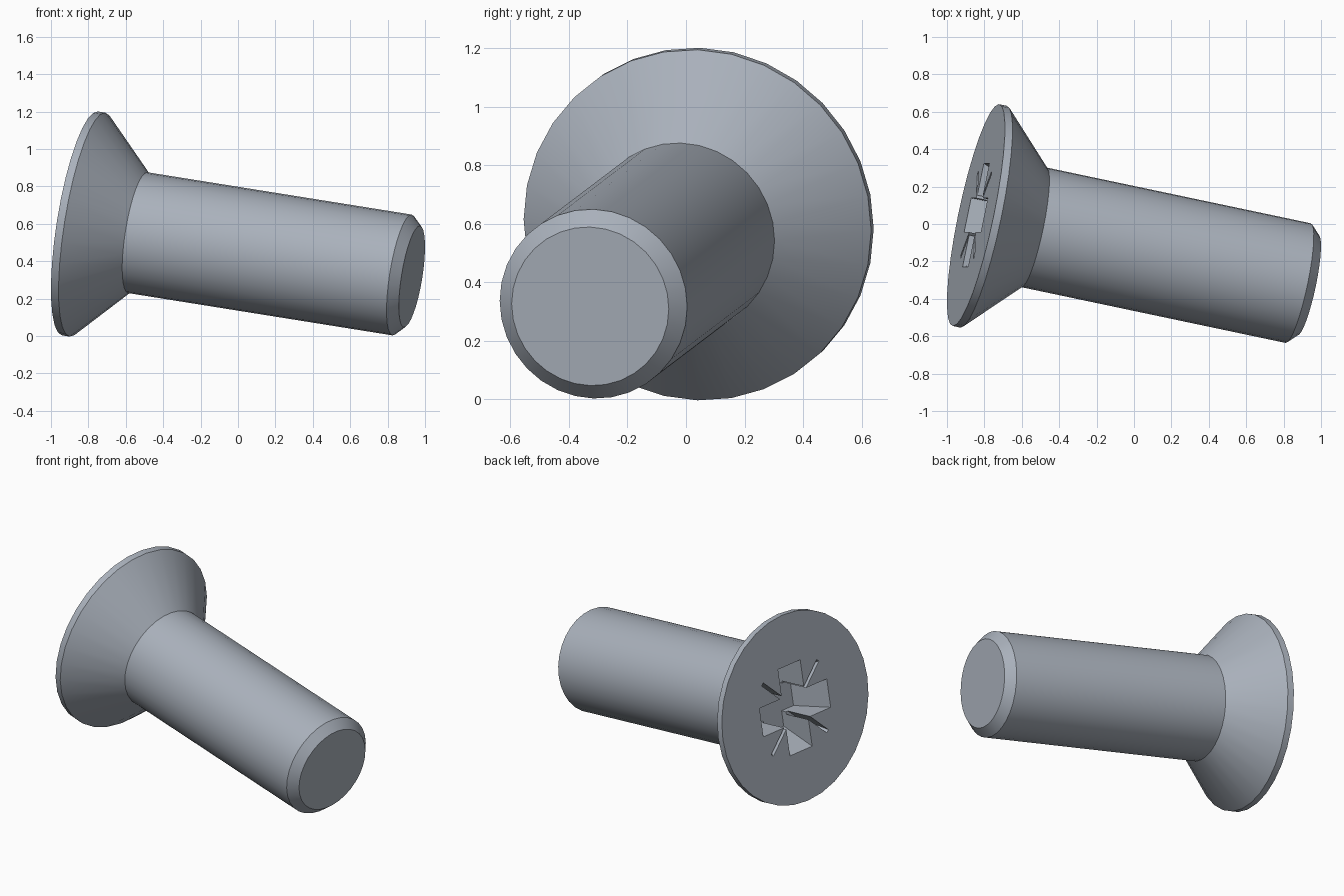
import bpy, bmesh, math
from mathutils import Matrix, Vector

if "Cube" in bpy.data.objects:
    bpy.data.objects.remove(bpy.data.objects["Cube"], do_unlink=True)

steel = bpy.data.materials.new("steel grey")
steel.use_nodes = True
colour = (0.40, 0.44, 0.50, 1)
steel.diffuse_color = colour
steel.node_tree.nodes["Principled BSDF"].inputs["Base Color"].default_value = colour

# Tilted frame: local z runs from the head face towards the tip
axis = Vector((1, -0.211, -0.16)).normalized()
u = (Vector((0, 1, 0)) - axis.y * axis).normalized()
v = axis.cross(u)
frame = Matrix((u, v, axis)).transposed().to_4x4()
frame.translation = (-0.845, 0.0475, 0.602)


def make_object(name, bm):
    bmesh.ops.recalc_face_normals(bm, faces=bm.faces)
    mesh = bpy.data.meshes.new(name)
    bm.to_mesh(mesh)
    bm.free()
    mesh.materials.append(steel)
    obj = bpy.data.objects.new(name, mesh)
    bpy.context.collection.objects.link(obj)
    obj.matrix_world = frame
    return obj


def lathe(name, profile, sides=32):
    """Closed solid of revolution from (radius, z) pairs."""
    bm = bmesh.new()
    rings = []
    for r, z in profile:
        angles = [2 * math.pi * i / sides for i in range(sides)]
        rings.append([bm.verts.new((r * math.cos(a), r * math.sin(a), z)) for a in angles])
    for low, high in zip(rings, rings[1:]):
        for i in range(sides):
            j = (i + 1) % sides
            bm.faces.new((low[i], low[j], high[j], high[i]))
    bm.faces.new(rings[0])
    bm.faces.new(rings[-1])
    return make_object(name, bm)


def tapered_bar(name, angle, reach, half_width, depth, taper):
    """Bar across the recess whose ends slope inwards with depth."""
    bm = bmesh.new()
    bmesh.ops.create_cube(bm, size=2)
    for vert in bm.verts:
        z = depth if vert.co.z > 0 else -0.05
        vert.co = (vert.co.x * (reach - taper * z), vert.co.y * half_width, z)
    bmesh.ops.rotate(bm, verts=bm.verts, matrix=Matrix.Rotation(angle, 3, "Z"))
    return make_object(name, bm)


# Countersunk head, shank and chamfered tip
screw = lathe("countersunk_screw", [
    (0.606, 0), (0.606, 0.042), (0.327, 0.32), (0.327, 1.782), (0.274, 1.836)])

# Cross recess: two wide slots and two thin diagonal slits
for i in range(4):
    angle = i * math.pi / 4
    if i % 2 == 0:
        cutter = tapered_bar("wide_slot_cutter", angle, 0.282, 0.093, 0.24, 0.37)
    else:
        cutter = tapered_bar("thin_slit_cutter", angle, 0.328, 0.011, 0.2, 0.5)
    cutter.hide_render = True
    cut = screw.modifiers.new("recess", "BOOLEAN")
    cut.operation = "DIFFERENCE"
    cut.solver = "EXACT"
    cut.object = cutter
    bpy.context.view_layer.objects.active = screw
    bpy.ops.object.modifier_apply(modifier=cut.name)
    bpy.data.objects.remove(cutter, do_unlink=True)

bpy.ops.object.select_all(action="DESELECT")
screw.select_set(True)
bpy.context.view_layer.objects.active = screw
bpy.ops.object.shade_smooth_by_angle(angle=math.radians(30))
